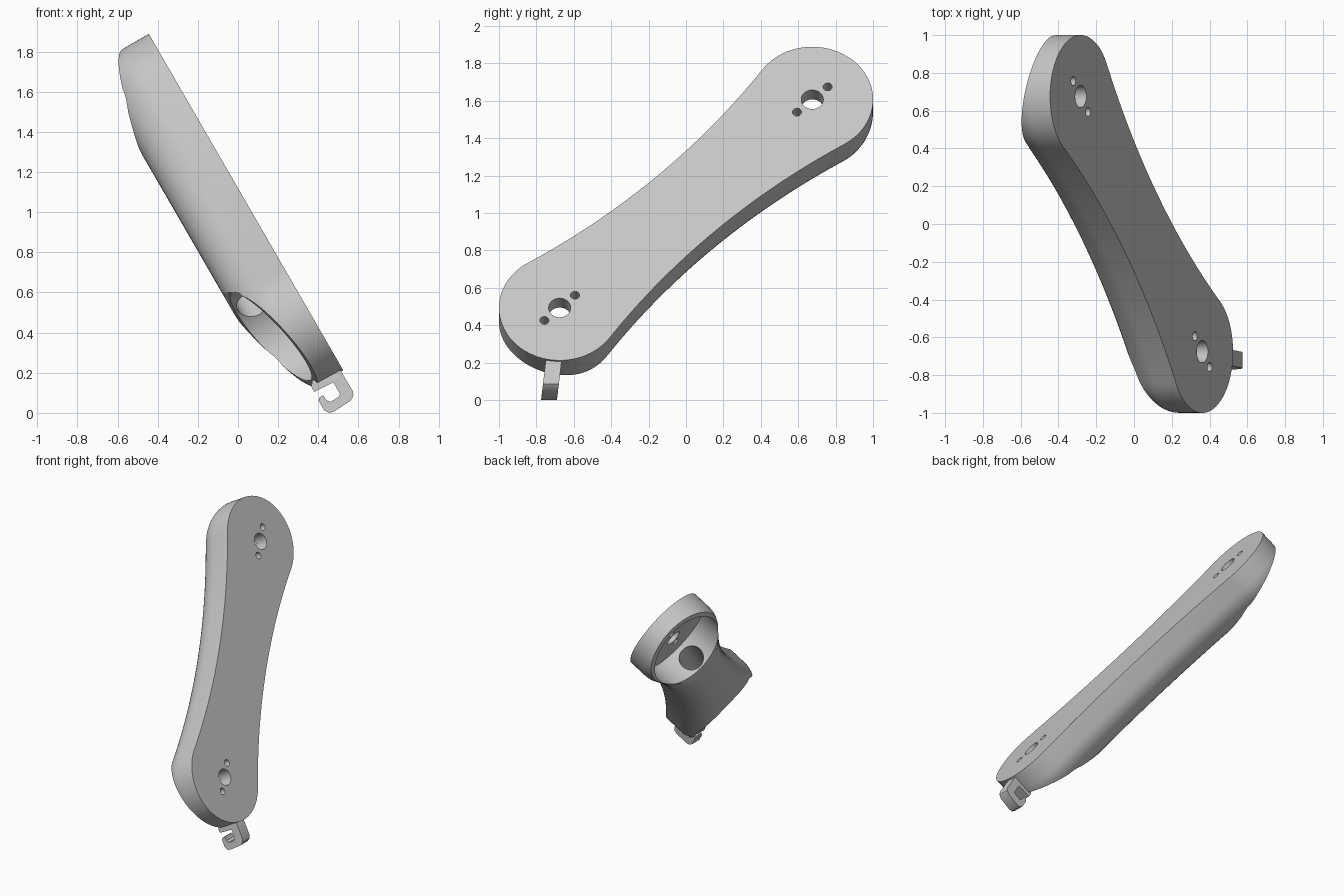
import bpy
import bmesh
from math import sin, cos, pi, atan2, sqrt
from mathutils import Vector, Matrix

if "Cube" in bpy.data.objects:
    bpy.data.objects.remove(bpy.data.objects["Cube"])

HALF = 0.9325      # half distance between the end centres
R = 0.325          # end radius
WAIST = 0.23       # half width at the middle
DEPTH = 0.33       # full thickness
FILLET = 0.2       # rounding of the rear edges
SLOPE = 0.31       # slope of the cut over each end

grey = bpy.data.materials.new("light_grey")
grey.use_nodes = True
colour = (0.57, 0.57, 0.57, 1)
grey.diffuse_color = colour
grey.node_tree.nodes["Principled BSDF"].inputs["Base Color"].default_value = colour


def finish(name, bm):
    bmesh.ops.recalc_face_normals(bm, faces=bm.faces)
    mesh = bpy.data.meshes.new(name)
    bm.to_mesh(mesh)
    bm.free()
    mesh.materials.append(grey)
    obj = bpy.data.objects.new(name, mesh)
    bpy.context.scene.collection.objects.link(obj)
    return obj


def prism(name, points, y0, y1):
    """Extrude an x-z outline along y."""
    bm = bmesh.new()
    face = bm.faces.new([bm.verts.new((x, y0, z)) for x, z in points])
    new = bmesh.ops.extrude_face_region(bm, geom=[face])["geom"]
    verts = [v for v in new if isinstance(v, bmesh.types.BMVert)]
    bmesh.ops.translate(bm, verts=verts, vec=(0, y1 - y0, 0))
    return finish(name, bm)


def cylinder(name, radius, start, end, sides=64):
    start, end = Vector(start), Vector(end)
    axis = end - start
    turn = axis.to_track_quat("Z", "Y").to_matrix().to_4x4()
    bm = bmesh.new()
    bmesh.ops.create_cone(bm, cap_ends=True, segments=sides, radius1=radius,
                          radius2=radius, depth=axis.length,
                          matrix=Matrix.Translation((start + end) / 2) @ turn)
    return finish(name, bm)


def activate(obj):
    bpy.ops.object.select_all(action="DESELECT")
    obj.select_set(True)
    bpy.context.view_layer.objects.active = obj


def cut(target, cutter):
    cutter.hide_render = True
    activate(target)
    mod = target.modifiers.new("cut", "BOOLEAN")
    mod.operation = "DIFFERENCE"
    mod.solver = "EXACT"
    mod.object = cutter
    bpy.ops.object.modifier_apply(modifier=mod.name)
    bpy.data.objects.remove(cutter)


def arm_outline():
    """Waisted outline: two round ends joined by large tangent arcs."""
    big = (HALF**2 + WAIST**2 - R**2) / (2 * (R - WAIST))
    centre = Vector((0, WAIST + big))
    t0 = atan2(centre.y, -HALF)
    half = []
    for i in range(49):
        t = t0 * (i / 24 - 1)
        normal = Vector((cos(t), sin(t)))
        half.append((Vector((HALF, 0)) + normal * R, normal))
    spread = atan2(HALF, centre.y)
    for i in range(1, 40):
        t = spread * (1 - i / 20)
        normal = Vector((-sin(t), cos(t)))
        half.append((centre - normal * big, normal))
    return half + [(-p, -n) for p, n in half]


# Arm body: flat front, rounded rear edges
bm = bmesh.new()
outline = arm_outline()
levels = [(0, 0)]
for i in range(13):
    t = i / 12 * pi / 2
    levels.append((FILLET * (1 - cos(t)), DEPTH - FILLET + FILLET * sin(t)))
rings = []
for inset, depth in levels:
    rings.append([bm.verts.new((*(p - n * inset), -depth)) for p, n in outline])
count = len(outline)
for a, b in zip(rings, rings[1:]):
    for i in range(count):
        j = (i + 1) % count
        bm.faces.new((a[i], a[j], b[j], b[i]))
bm.faces.new(rings[0])
bm.faces.new(rings[-1])
arm = finish("link_arm", bm)

# Both ends: sloped cut, round recess, centre hole and two screw holes
for side in (1, -1):
    x = side * HALF
    ramp = [(x + side * d, -(0.229 - SLOPE * d)) for d in (-0.6, 0.6)]
    ramp += [(x + side * d, -0.8) for d in (0.6, -0.6)]
    cut(arm, prism("ramp_cutter", ramp, -0.6, 0.6))
    cut(arm, cylinder("recess_cutter", 0.285, (x, 0, -0.1), (x, 0, -0.6), 96))
    for offset, radius in ((0, 0.059), (0.113, 0.024), (-0.113, 0.024)):
        cut(arm, cylinder("hole_cutter", radius, (x + offset, 0, 0.1),
                          (x + offset, 0, -0.2), 40))

# Lengthwise channel between the recesses
cut(arm, cylinder("channel_cutter", 0.085, (-HALF, 0, -0.22), (HALF, 0, -0.22)))

# Tilt the arm into place
along = Vector((-0.345, 0.724, 0.597)).normalized()
front = Vector((sqrt(3) / 2, 0, 0.5))
across = front.cross(along).normalized()
front = along.cross(across)
frame = Matrix((along, across, front)).transposed().to_4x4()
arm.data.transform(Matrix.Translation((0.04, 0, 1.05)) @ frame)

# Small hook at the lower end
hook_profile = [(0.495, 0.235), (0.515, 0.205), (0.572, 0.108), (0.575, 0.085),
                (0.56, 0.06), (0.48, 0.008), (0.455, 0.0), (0.43, 0.012),
                (0.402, 0.06), (0.405, 0.075), (0.425, 0.088), (0.44, 0.063),
                (0.46, 0.055), (0.5, 0.078), (0.508, 0.095), (0.475, 0.152),
                (0.38, 0.105), (0.365, 0.13), (0.37, 0.16)]
hook = prism("hook", hook_profile, -0.775, -0.69)
for v in hook.data.vertices:
    v.co.y += 0.12 * v.co.z

for obj in (arm, hook):
    activate(obj)
    bpy.ops.object.shade_smooth_by_angle(angle=pi / 6)
